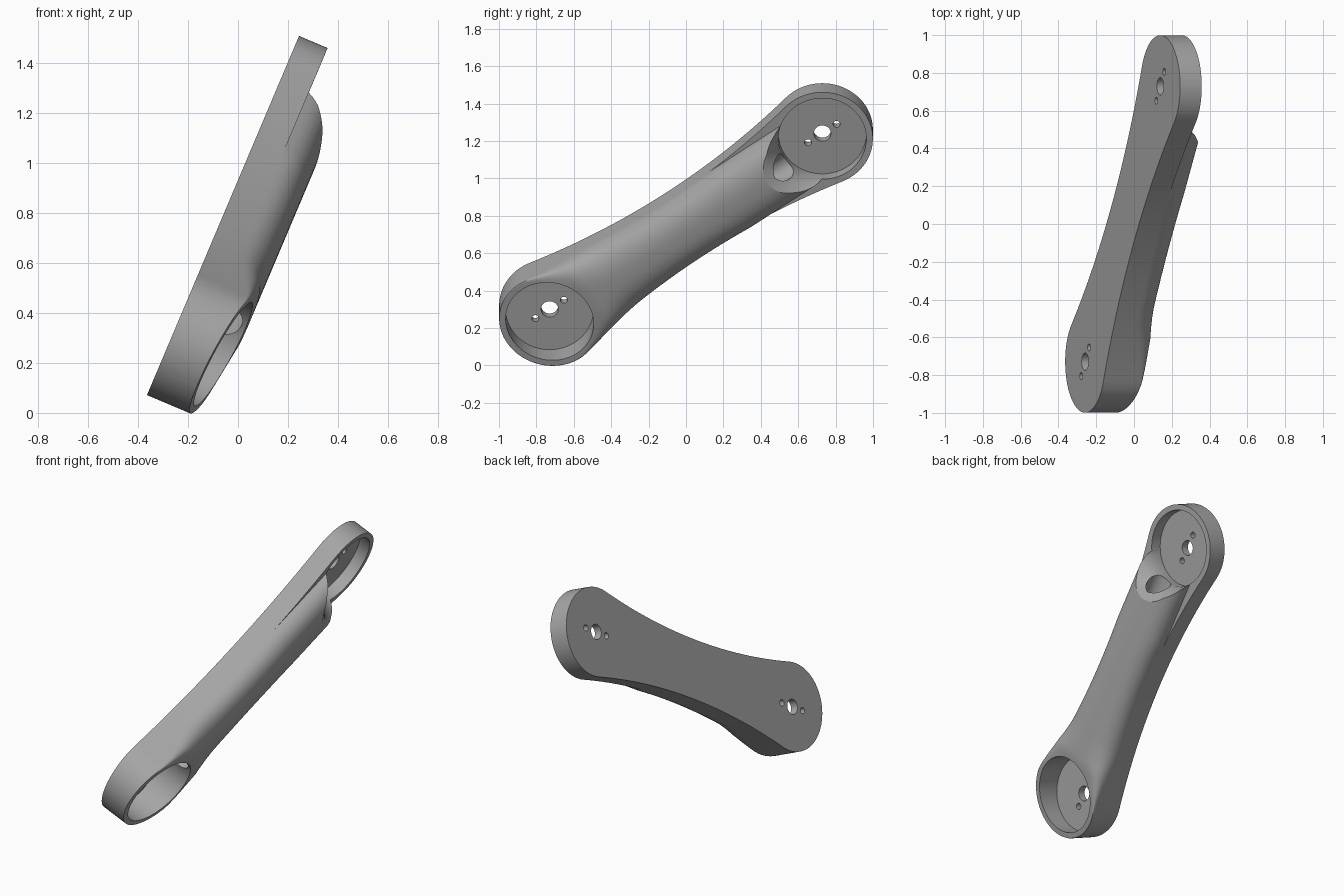
import bpy, bmesh, math
from mathutils import Matrix, Vector

cube = bpy.data.objects.get("Cube")
if cube:
    bpy.data.objects.remove(cube, do_unlink=True)

# Main dimensions, in a frame with x along the arm and z out of the flat back
HUB_X, HUB_R, POCKET_R = 0.89, 0.27, 0.235
WAIST, PLATE, TOP, FLOOR = 0.18, 0.124, 0.265, 0.05
WAIST_ARC = 4.175

# Tilted placement of the arm
axis = Vector((0.39, 0, 0.921)).normalized()
out = Vector((axis.z, 0, -axis.x))
side = Vector((0, 1, 0))
turn = math.radians(35)
along = side * math.cos(turn) + axis * math.sin(turn)
across = axis * math.cos(turn) - side * math.sin(turn)
place = Matrix((along, across, out)).transposed().to_4x4()
place.translation = (-0.06, 0, 0.79)

grey = bpy.data.materials.new("plain_grey")
grey.use_nodes = True
colour = (0.38, 0.38, 0.38, 1)
grey.diffuse_color = colour
grey.node_tree.nodes["Principled BSDF"].inputs["Base Color"].default_value = colour


def make_object(name, bm):
    bmesh.ops.recalc_face_normals(bm, faces=bm.faces)
    mesh = bpy.data.meshes.new(name)
    bm.to_mesh(mesh)
    bm.free()
    mesh.materials.append(grey)
    ob = bpy.data.objects.new(name, mesh)
    bpy.context.collection.objects.link(ob)
    return ob


def skin(bm, rings):
    """Join closed rings of points and cap both ends."""
    loops = [[bm.verts.new(p) for p in ring] for ring in rings]
    for r, s in zip(loops, loops[1:]):
        for i in range(len(r)):
            j = (i + 1) % len(r)
            bm.faces.new((r[i], r[j], s[j], s[i]))
    bm.faces.new(loops[0])
    bm.faces.new(loops[-1])


def turned(name, x, profile, sides=96):
    """Cutter turned about an axis out of the back, from (radius, height) pairs."""
    bm = bmesh.new()
    angles = [math.tau * (i + 0.5) / sides for i in range(sides)]
    skin(bm, [[(x + r * math.cos(t), r * math.sin(t), z) for t in angles]
              for r, z in profile])
    ob = make_object(name, bm)
    ob.hide_render = True
    return ob


def half_width(x):
    x = abs(x)
    if x > HUB_X * (1 - HUB_R / (WAIST_ARC + HUB_R)):
        return math.sqrt(max(HUB_R ** 2 - (x - HUB_X) ** 2, 0))
    return WAIST + WAIST_ARC - math.sqrt(WAIST_ARC ** 2 - x * x)


def ramp(x, a, b):
    return min(max((x - a) / (b - a), 0), 1)


def section(x):
    """Flat back, plate edge, then a dome that is square at the low hub."""
    wide = half_width(x)
    dome = wide if x < 0 else min(wide, 0.19)
    top = 0.17 + (TOP - 0.17) * ramp(x, -1.16, -0.62)
    if x > HUB_X:
        top, dome = PLATE + 0.0004, min(dome, wide * 0.9)
    t = ramp(x, -HUB_X, -0.42)
    power = 0.03 + 0.8 * t * t * (3 - 2 * t)
    pts = [(x, wide, 0), (x, wide, PLATE)]
    n = 31
    for i in range(n + 1):
        c = math.cos(math.pi * i / n)
        s = max(round(math.sin(math.pi * i / n), 6), 0)
        pts.append((x, math.copysign(dome * abs(c) ** power, c),
                    PLATE + (top - PLATE) * s ** power))
    return pts + [(x, -wide, PLATE), (x, -wide, 0)]


# Arm body
steps = 28
ends = [HUB_X + HUB_R * math.sin(math.radians(88) * i / steps) for i in range(steps + 1)]
middle = [HUB_X * (2 * i / 60 - 1) for i in range(1, 60)]
stations = [-x for x in reversed(ends)] + middle + ends
bm = bmesh.new()
skin(bm, [section(x) for x in stations])
bmesh.ops.remove_doubles(bm, verts=bm.verts, dist=1e-5)
arm = make_object("arm_body", bm)

# Low pocket, and high pocket with its flared clearance
cutters = [
    turned("low_pocket", -HUB_X, [(POCKET_R, FLOOR), (POCKET_R, 0.5)]),
    turned("high_pocket", HUB_X, [(POCKET_R, FLOOR), (POCKET_R, PLATE), (0.26, 0.18),
                                  (0.3, 0.235), (0.37, 0.275), (0.37, 0.5)]),
]
# Shaft and pin holes through both hubs
for hub in (-HUB_X, HUB_X):
    for offset, radius in ((0, 0.046), (-0.093, 0.019), (0.093, 0.019)):
        cutters.append(turned("hole", hub + offset, [(radius, -0.1), (radius, 0.1)], 32))
# Cable channel joining the pockets
bm = bmesh.new()
ring = [math.tau * i / 48 for i in range(48)]
skin(bm, [[(x, 0.07 * math.cos(t), 0.17 + 0.07 * math.sin(t)) for t in ring]
          for x in (-0.75, 0.8)])
channel = make_object("cable_channel", bm)
channel.hide_render = True
cutters.append(channel)

bpy.context.view_layer.objects.active = arm
arm.select_set(True)
for cutter in cutters:
    cut = arm.modifiers.new("cut", "BOOLEAN")
    cut.operation, cut.solver, cut.object = "DIFFERENCE", "EXACT", cutter
    bpy.ops.object.modifier_apply(modifier=cut.name)
    bpy.data.objects.remove(cutter, do_unlink=True)

# Smooth walls with crisp rims
bpy.ops.object.shade_smooth_by_angle(angle=math.radians(30))
normals = arm.modifiers.new("even_normals", "WEIGHTED_NORMAL")
normals.keep_sharp = True
arm.matrix_world = place
